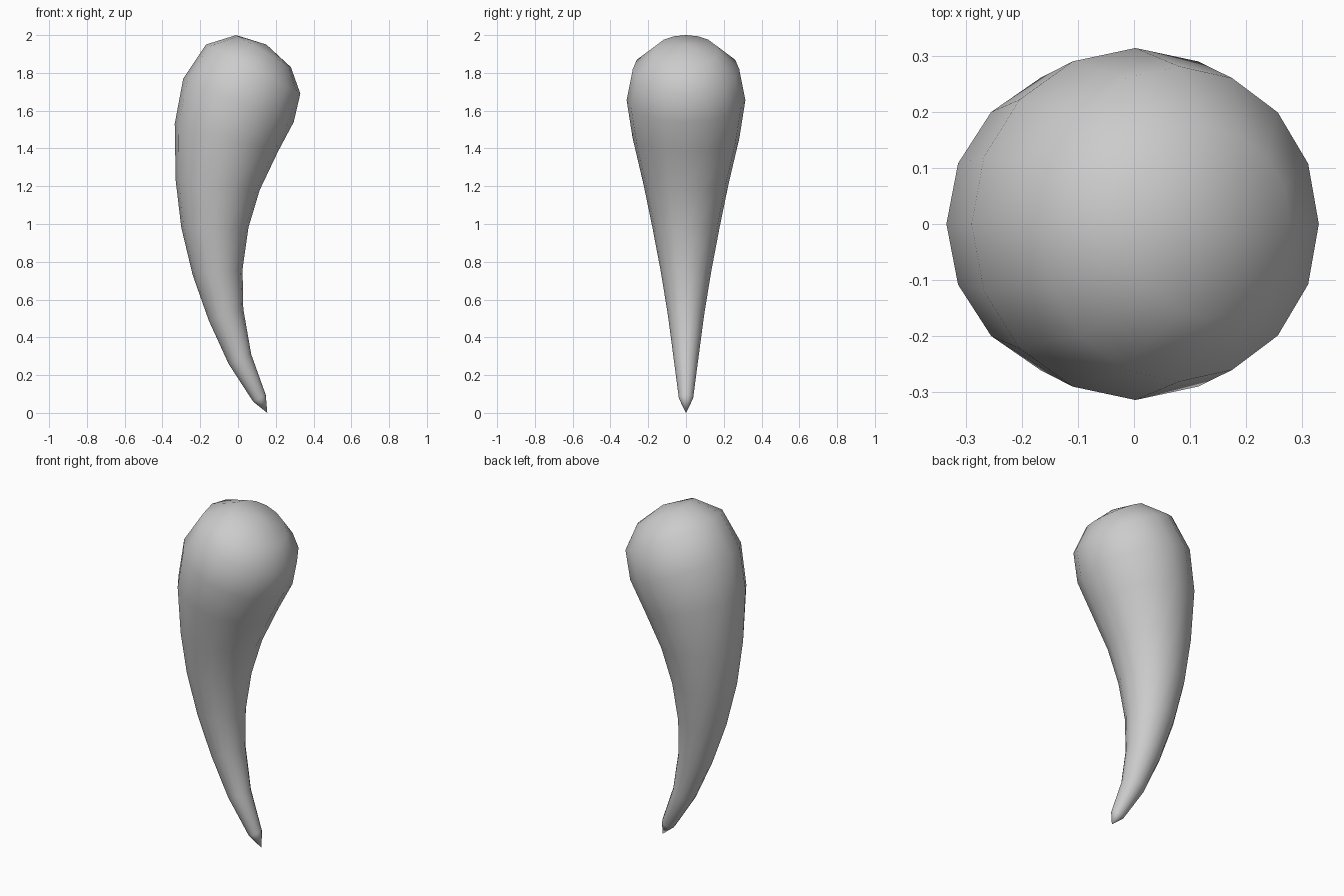
import bpy, bmesh, math
from mathutils import Vector

if "Cube" in bpy.data.objects:
    bpy.data.objects.remove(bpy.data.objects["Cube"])

# Side profile in the XZ plane: (outer x, outer z, inner x, inner z) per round cross-section
RINGS = [
    (0.08, 0.06, 0.147, 0.095),
    (-0.05, 0.26, 0.07, 0.31),
    (-0.155, 0.49, 0.028, 0.55),
    (-0.24, 0.73, 0.024, 0.76),
    (-0.30, 0.98, 0.055, 0.98),
    (-0.33, 1.23, 0.115, 1.18),
    (-0.335, 1.53, 0.21, 1.38),
    (-0.29, 1.77, 0.295, 1.54),
    (-0.17, 1.95, 0.33, 1.69),
    (-0.01, 2.00, 0.28, 1.83),
]
TIP = (0.155, 0, 0.0)
CROWN = (0.15, 0, 1.95)
SIDES = 16

bm = bmesh.new()
loops = []
for ax, az, bx, bz in RINGS:
    a, b = Vector((ax, 0, az)), Vector((bx, 0, bz))
    centre, arm = (a + b) / 2, (b - a) / 2
    side = Vector((0, arm.length, 0))
    loops.append([bm.verts.new(centre + arm * math.cos(t) + side * math.sin(t))
                  for t in (2 * math.pi * i / SIDES for i in range(SIDES))])

# Skin between rings, then close the tip and the rounded crown
tip, crown = bm.verts.new(TIP), bm.verts.new(CROWN)
for i in range(SIDES):
    j = (i + 1) % SIDES
    for low, high in zip(loops, loops[1:]):
        bm.faces.new((low[i], low[j], high[j], high[i]))
    bm.faces.new((tip, loops[0][j], loops[0][i]))
    bm.faces.new((crown, loops[-1][i], loops[-1][j]))
bmesh.ops.recalc_face_normals(bm, faces=bm.faces)
for f in bm.faces:
    f.smooth = True

mesh = bpy.data.meshes.new("curved_horn")
bm.to_mesh(mesh)
bm.free()
horn = bpy.data.objects.new("curved_horn", mesh)
bpy.context.collection.objects.link(horn)
